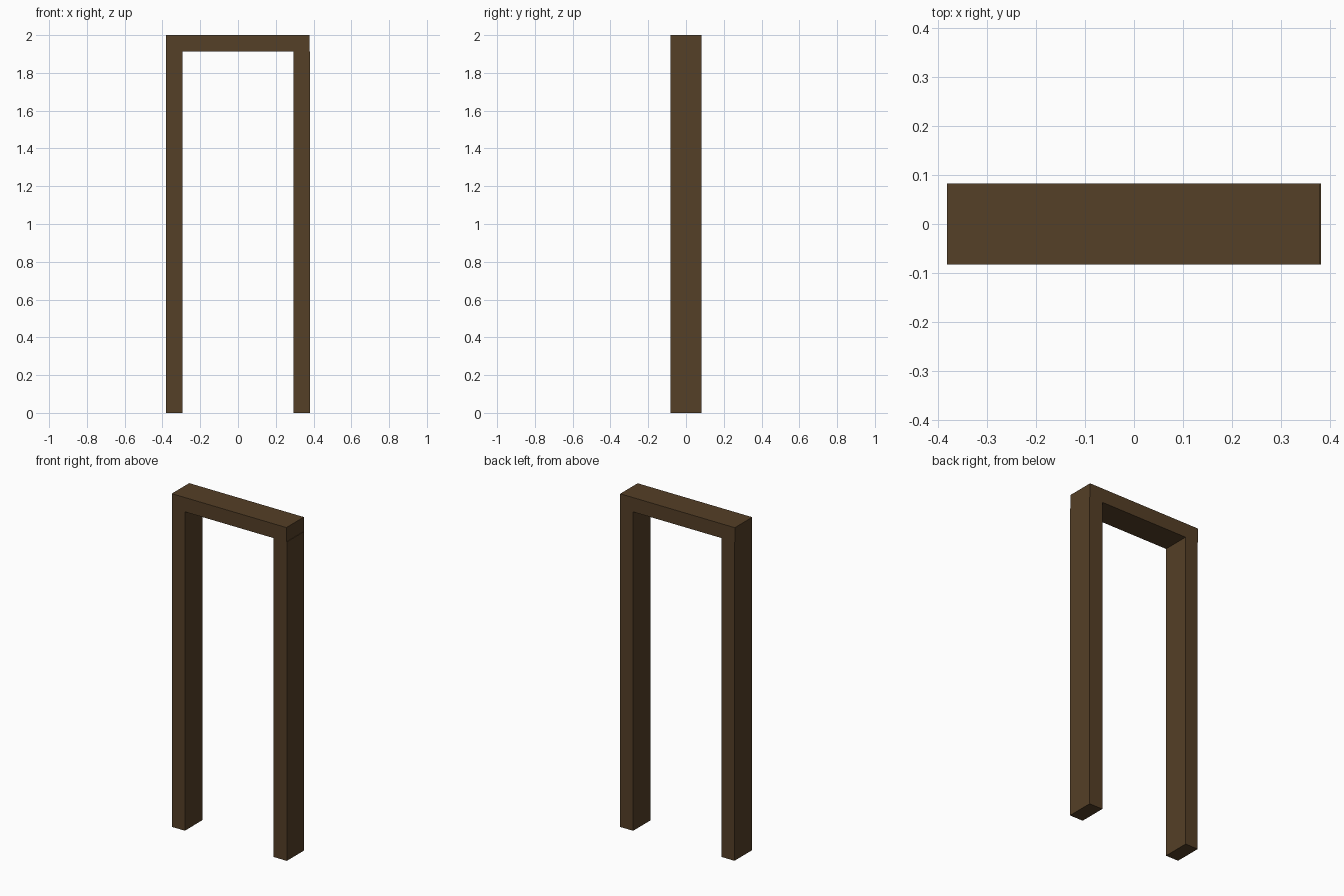
import bpy

if "Cube" in bpy.data.objects:
    bpy.data.objects.remove(bpy.data.objects["Cube"])

wood = bpy.data.materials.new("dark_wood")
wood.diffuse_color = (0.09, 0.05, 0.02, 1)
wood.use_nodes = True
wood.node_tree.nodes["Principled BSDF"].inputs["Base Color"].default_value = wood.diffuse_color


def beam(name, lo, hi):
    """Box spanning two opposite corners."""
    size = [b - a for a, b in zip(lo, hi)]
    mid = [(a + b) / 2 for a, b in zip(lo, hi)]
    bpy.ops.mesh.primitive_cube_add(size=1, location=mid)
    ob = bpy.context.object
    ob.name = name
    ob.scale = size
    bpy.ops.object.transform_apply(location=False, rotation=False, scale=True)
    ob.data.materials.append(wood)


DEPTH = 0.0825   # half depth
POST_TOP = 1.914

# Side posts
beam("left_post", (-0.380, -DEPTH, 0), (-0.295, DEPTH, POST_TOP))
beam("right_post", (0.293, -DEPTH, 0), (0.382, DEPTH, POST_TOP))

# Lintel resting on the posts
beam("lintel", (-0.382, -DEPTH, POST_TOP), (0.379, DEPTH, 2.0))
